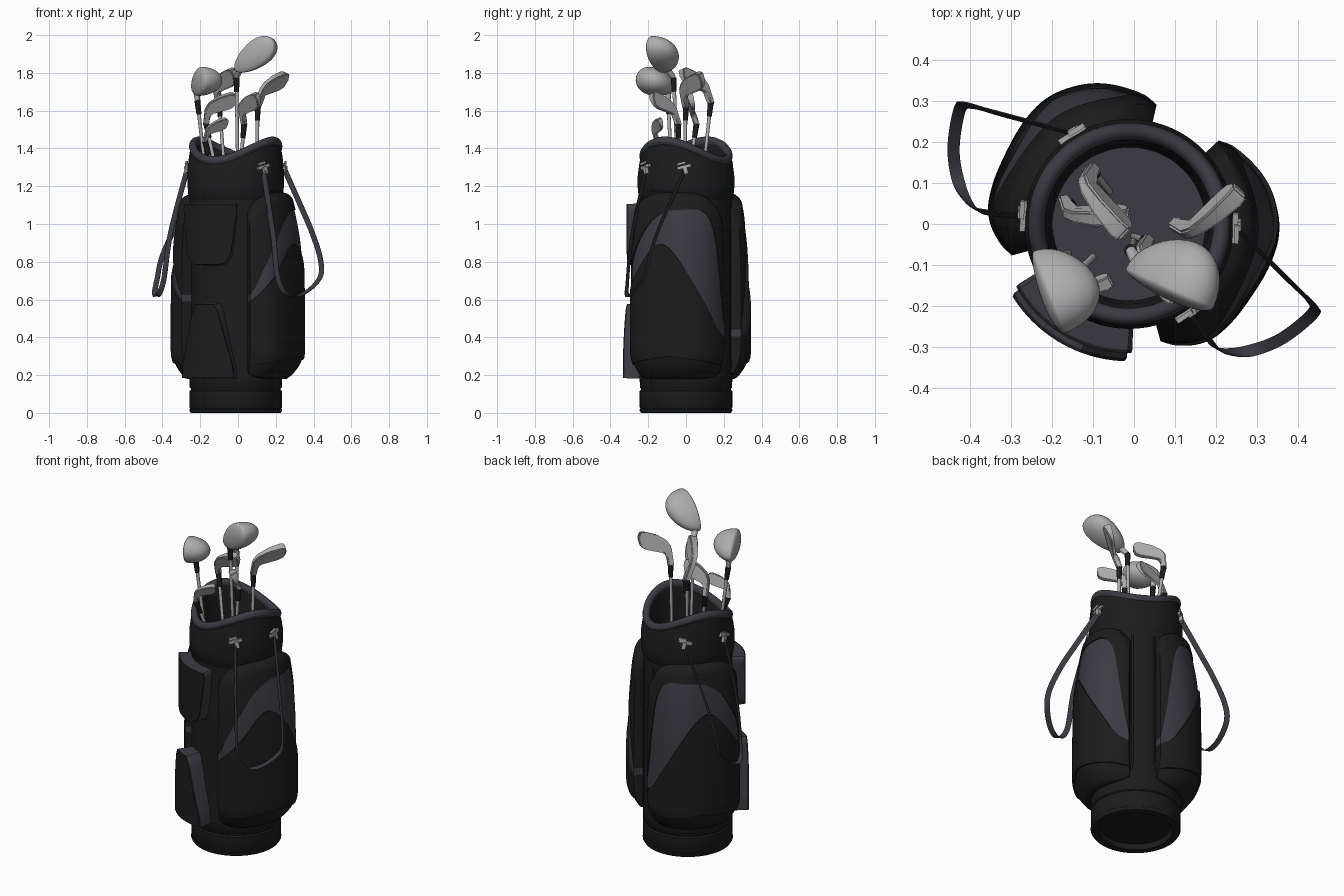
import bpy, bmesh, math
from mathutils import Vector, Matrix

if "Cube" in bpy.data.objects:
    bpy.data.objects.remove(bpy.data.objects["Cube"])

def mat(name, c):
    m = bpy.data.materials.new(name)
    m.diffuse_color = (*c, 1)
    m.use_nodes = True
    m.node_tree.nodes["Principled BSDF"].inputs["Base Color"].default_value = m.diffuse_color
    return m

BLACK = mat("black_fabric", (0.012, 0.012, 0.012))
GREY = mat("slate_fabric", (0.045, 0.043, 0.055))
SILVER = mat("silver_metal", (0.42, 0.42, 0.42))
BAG = Matrix.Translation((-0.012, 0, 0)) @ Matrix.Rotation(math.radians(-30), 4, 'Z')

def finish(name, bm, mats, matrix=Matrix(), angle=40):
    bmesh.ops.recalc_face_normals(bm, faces=bm.faces)
    me = bpy.data.meshes.new(name)
    bm.to_mesh(me)
    bm.free()
    for m in mats:
        me.materials.append(m)
    ob = bpy.data.objects.new(name, me)
    bpy.context.collection.objects.link(ob)
    ob.matrix_world = matrix
    bpy.ops.object.select_all(action='DESELECT')
    ob.select_set(True)
    bpy.context.view_layer.objects.active = ob
    bpy.ops.object.shade_smooth_by_angle(angle=math.radians(angle))
    return ob

def cyl(r, deg, z):
    a = math.radians(deg)
    return Vector((r * math.cos(a), r * math.sin(a), z))

def lerp_table(t, x):
    for (x0, y0), (x1, y1) in zip(t, t[1:]):
        if x <= x1:
            return y0 + (y1 - y0) * (max(x, x0) - x0) / (x1 - x0)
    return t[-1][1]

def soft_table(t, x, w=6):   # table with its corners rounded off
    return sum(lerp_table(t, x + w * k / 3) for k in range(-3, 4)) / 7

def skin(bm, rows, closed=False, mi=lambda i: 0):
    """Quads between successive rows of points."""
    vs = [[bm.verts.new(p) for p in row] for row in rows]
    n = len(vs[0])
    for i in range(len(vs) - 1):
        for j in range(n if closed else n - 1):
            k = (j + 1) % n
            f = bm.faces.new((vs[i][j], vs[i][k], vs[i + 1][k], vs[i + 1][j]))
            f.material_index = mi(i)
    return vs

N = 96
ANG = [360 * i / N for i in range(N)]

def rim_z(deg):   # wavy mouth: low at front and back
    return 1.385 + 0.052 * math.cos(math.radians(2 * deg))

# main tube with base
bm = bmesh.new()
prof = [(0.19, 0.03), (0.2, 0.0), (0.238, 0), (0.246, 0.012), (0.246, 0.018), (0.241, 0.022), (0.245, 0.028),
        (0.245, 0.115), (0.238, 0.122), (0.238, 0.128), (0.244, 0.135), (0.246, 0.2), (0.243, 0.6), (0.243, 1.13), (0.2, 1.14)]
rows = skin(bm, [[cyl(r, a, z) for a in ANG] for r, z in prof], True)
bm.faces.new(rows[0])
finish("bag_body", bm, [BLACK], BAG)

# collar with inner wall
bm = bmesh.new()
cp = [(0.24, 0), (0.25, 0.06), (0.256, 0.3), (0.256, 0.55), (0.248, 0.8), (0.238, 1), (0.21, 1), (0.195, 0.7), (0.185, 0)]
skin(bm, [[cyl(r, a, 1.125 + f * (rim_z(a) - 1.125)) for a in ANG] for r, f in cp], True)
finish("collar", bm, [BLACK], BAG)
# padded rim
bm = bmesh.new()
tube = [math.tau * k / 12 for k in range(13)]
skin(bm, [[cyl(0.226 + 0.021 * math.cos(t), a, rim_z(a) + 0.026 * math.sin(t)) for a in ANG] for t in tube], True)
finish("padded_rim", bm, [GREY], BAG)
# inner floor
bm = bmesh.new()
bmesh.ops.create_circle(bm, cap_ends=True, segments=48, radius=0.19)
bmesh.ops.translate(bm, verts=bm.verts, vec=(0, 0, 1.16))
finish("inner_floor", bm, [GREY], BAG)
# seam piping round the collar foot
bm = bmesh.new()
skin(bm, [[cyl(0.248 + 0.005 * math.cos(t), a, 1.175 + 0.005 * math.sin(t)) for a in ANG] for t in tube], True)
finish("collar_piping", bm, [BLACK], BAG)

# side pockets: bulging shell, slate upper panel, raised lower pouch
POUCH = [(-45, .58), (-25, .7), (-5, .86), (3, .9), (11, .895), (22, .83), (62, .42), (73, .4)]
PANEL = [(-45, .6), (-30, .8), (-10, 1.0), (8, 1.07), (45, 1.08), (57, 1.02), (64, .85), (68, .47), (73, .41)]
PLAN = [(-45, .292), (-27, .338), (0, .336), (27, .360), (46, .346), (71, .300), (73, .295)]
HIGH = [(.55, 1), (.75, .97), (.87, .89), (.95, .78), (1.1, .45), (1.17, .22)]

def side_r(a, z, zb, zt):
    low = math.sin(math.pi / 2 * min(1, (z - zb) / 0.14)) ** 0.8
    high = soft_table(HIGH, z, 0.05)
    tip = math.sqrt(max(0, 1 - (1 - min(1, max(0, zt - z) / 0.04)) ** 2))
    d = soft_table(PLAN, a) - 0.24
    edge = min(d, 0.055)
    return 0.24 + (edge * (0.45 + 0.55 * high) + (d - edge) * high) * (0.25 + 0.75 * low) * tip

for s, side in ((1, "right"), (-1, "left")):
    cols = []
    angs = [-45 + 118 * i / 60 for i in range(61)]
    for a in [angs[0]] + angs + [angs[-1]]:
        c = abs((a + 45) / 59 - 1)
        zb, zt = 0.18 + 0.03 * c ** 6, 1.17 - 0.1 * c ** 4
        zp, zg = soft_table(POUCH, a), min(soft_table(PANEL, a), zt - 0.03)
        zg = max(zg, zp + 0.002)
        zs = 0.3 - 0.05 * c
        segs = [(zb, zs, 8, 0.0), (zs, zp, 14, 0.010), (zp, zg, 8, 0.0), (zg, zt, 10, 0.006)]
        col = []
        for z0, z1, n, off in segs:
            for k in range(n + 1):
                z = z0 + (z1 - z0) * k / n
                edge = min(1, min(a + 45, 73 - a) / 5)
                r = side_r(a, z, zb, zt) + off * edge * min(1, (zt - z) / 0.04)
                col.append((r, a, z))
        cols.append(col)
    for c in (cols[0], cols[-1]):
        c[:] = [(0.232, a, z) for r, a, z in c]
    rows = []
    for i in range(len(cols[0])):
        row = [cyl(*c[i]) for c in cols]
        rows.append([Vector((p.x * s, p.y, p.z)) for p in row])
    inner = [Vector((p.x * 0.93, p.y * 0.93, p.z)) for p in rows[0]]
    bm = bmesh.new()
    skin(bm, [inner] + rows, mi=lambda i: 1 if 25 <= i <= 32 else 0)
    finish(side + "_side_pocket", bm, [BLACK, GREY], BAG, 50)

# front pockets: black face with slate walls
def front_pocket(name, table, r, splay, lip):
    z0, z1 = table[0][0], table[-1][0]
    n, m = 24, 20
    pts = [[(-90 + lerp_table(table, z) * (2 * j / m - 1), z) for j in range(m + 1)]
           for z in [z0 + (z1 - z0) * i / n for i in range(n + 1)]]
    bm = bmesh.new()
    skin(bm, [[cyl(r, a, z) for a, z in row] for row in pts])
    ring = pts[0] + [p[-1] for p in pts[1:-1]] + pts[-1][::-1] + [p[0] for p in pts[-2:0:-1]]
    zm = (z0 + z1) / 2
    def off(k, rad):
        return [cyl(rad, -90 + (a + 90) * (1 + splay * k), z + lip * k * (1 if z > zm else -1)) for a, z in ring]
    skin(bm, [off(0, r), off(0.3, r - 0.008), off(1, 0.235)], True, lambda i: i)
    bmesh.ops.remove_doubles(bm, verts=bm.verts, dist=1e-5)
    finish(name, bm, [BLACK, GREY], BAG, 35)

front_pocket("lower_front_pocket", [(.185, 28), (.25, 27), (.54, 13), (.575, 9)], 0.335, 0.12, 0.004)
front_pocket("upper_front_pocket", [(.785, 14), (.80, 20), (.84, 25), (.95, 28), (1.07, 31), (1.09, 31), (1.105, 29)], 0.315, 0.05, 0.004)

# back spine piping beside the flat back panel
for s, side in ((1, "right"), (-1, "left")):
    bm = bmesh.new()
    path = [(90 - s * (14 + 10 * max(0, (0.3 - z) / 0.1) ** 2), z) for z in [0.2 + 0.9 * i / 30 for i in range(31)]]
    skin(bm, [[cyl(0.243 + 0.006 * math.sin(t), a + 1.4 * math.cos(t), z) for t in tube] for a, z in path])
    finish(side + "_spine_piping", bm, [BLACK], BAG)

# carrying straps (hanging ribbons), mirrored, with metal clips
PATH = [(.25, -.01, 1.28), (.33, -.09, 1.1), (.39, -.15, .96), (.435, -.195, .82), (.435, -.22, .72),
        (.36, -.28, .64), (.28, -.31, .62), (.215, -.31, .70), (.185, -.285, .95), (.135, -.215, 1.28)]
LOCAL = [BAG.inverted() @ Vector(p) for p in PATH]

def catmull(p, n=8):
    q = [p[0]] + p + [p[-1]]
    out = []
    for i in range(1, len(q) - 2):
        a, b, c, d = q[i - 1:i + 3]
        for k in range(n):
            t = k / n
            out.append(0.5 * (2 * b + (c - a) * t + (2 * a - 5 * b + 4 * c - d) * t * t + (3 * b - a - 3 * c + d) * t ** 3))
    return out + [p[-1]]

for s, side in ((1, "right"), (-1, "left")):
    pts = [Vector((p.x * s, p.y, p.z)) for p in catmull(LOCAL)]
    rows = []
    for i, p in enumerate(pts):
        t = (pts[min(i + 1, len(pts) - 1)] - pts[max(i - 1, 0)]).normalized()
        w = Vector((s, 0, 0))
        w = (w - t * w.dot(t)).normalized() * 0.015
        h = t.cross(w).normalized() * 0.0015
        rows.append([p + w + h, p + w - h, p - w - h, p - w + h])
    bm = bmesh.new()
    skin(bm, rows, True)
    finish(side + "_strap", bm, [GREY], BAG)
    for k, end in enumerate((pts[0], pts[-1])):
        d = math.atan2(end.y, end.x)
        bm = bmesh.new()
        for size, pos in (((.014, .075, .016), (0, 0, .018)), ((.02, .022, .04), (.004, .008 * s, 0)), ((.012, .045, .012), (.004, -.015, .036))):
            bmesh.ops.create_cube(bm, size=1, matrix=Matrix.Translation(pos) @ Matrix.Rotation(0.25 * s, 4, 'X') @ Matrix.Diagonal((*size, 1)))
        finish(f"{side}_clip_{k}", bm, [SILVER], BAG @ Matrix.Translation(cyl(0.259, math.degrees(d), 1.285)) @ Matrix.Rotation(d, 4, 'Z'))

# golf clubs
def rod(name, a, b, r1, r2, m):
    a, b = Vector(a), Vector(b)
    bm = bmesh.new()
    bmesh.ops.create_cone(bm, cap_ends=True, segments=16, radius1=r1, radius2=r2, depth=(b - a).length)
    finish(name, bm, [m], Matrix.Translation((a + b) / 2) @ (b - a).to_track_quat('Z', 'Y').to_matrix().to_4x4())

def shaft(name, foot, top):
    foot, top = Vector(foot), Vector(top)
    rod(name + "_shaft", foot, top, 0.008, 0.01, SILVER)
    rod(name + "_ferrule", top - (top - foot).normalized() * 0.075, top, 0.013, 0.016, BLACK)

BLADE = [(-.016, -.085), (.013, -.085), (.018, -.035), (.03, -.018), (.12, .008), (.145, .025),
         (.155, .065), (.148, .095), (.125, .1), (.06, .078), (.01, .045), (-.01, .01)]

def iron(name, neck, toe, foot, k=1.0, tilt=0.35):
    neck = Vector(neck)
    yaw = math.atan2(toe[1] - neck.y, toe[0] - neck.x)
    m = Matrix.Translation(neck) @ Matrix.Rotation(yaw, 4, 'Z') @ Matrix.Rotation(tilt, 4, 'X') @ Matrix.Scale(k, 4)
    shaft(name, foot, m @ Vector((0, 0, -.075)))
    bm = bmesh.new()
    f = bm.faces.new([bm.verts.new((x, -0.014, z)) for x, z in BLADE])
    g = bmesh.ops.extrude_face_region(bm, geom=[f])
    bmesh.ops.translate(bm, verts=[v for v in g["geom"] if isinstance(v, bmesh.types.BMVert)], vec=(0, 0.028, 0))
    for v in bm.verts:   # wide sole, thin lower edge
        if v.co.x > 0.02:
            v.co.y *= 0.6 + 11 * max(0, v.co.z - 0.01)
    bmesh.ops.bevel(bm, geom=bm.edges[:], offset=0.005, segments=2, affect='EDGES')
    finish(name + "_head", bm, [SILVER], m, 50)

iron("iron_a", (.125, -.02, 1.70), (.25, .12), (.1, -.01, 1.16), 1.1)
iron("iron_b", (-.12, .11, 1.72), (.02, -.02), (-.06, .08, 1.16), 1.1)
iron("iron_c", (.015, -.06, 1.60), (.13, -.17), (.0, -.03, 1.16), 1.0)
iron("iron_d", (-.165, .03, 1.60), (.0, .05), (-.09, .0, 1.16), 1.0)
iron("putter", (-.165, -.17, 1.49), (-.07, -.12), (-.1, -.08, 1.16), 0.75)

def wood(name, centre, size, face_yaw, roll, foot, neck):
    shaft(name, foot, neck)
    bm = bmesh.new()
    bmesh.ops.create_uvsphere(bm, u_segments=40, v_segments=24, radius=1)
    for v in bm.verts:
        x, y, z = v.co
        taper = 1 + 0.2 * x          # heel end narrower
        v.co = (x * size[0], y * size[1] * (0.22 if y < 0 else 1) * taper, z * size[2] * taper)
    c = Vector(centre)
    m = Matrix.Translation(c) @ Matrix.Rotation(face_yaw, 4, 'Z') @ Matrix.Rotation(-roll, 4, 'Y')
    finish(name + "_head", bm, [SILVER], m)
    neck = Vector(neck)
    rod(name + "_hosel", neck, neck + (m @ Vector((-size[0] * 0.7, 0.01, 0)) - neck) * 1.05, 0.013, 0.02, SILVER)

wood("driver", (.085, -.155, 1.893), (.135, .125, .07), -0.42, 0.62, (0, -.04, 1.16), (-.008, -.065, 1.775))
wood("fairway_wood", (-.205, -.165, 1.75), (.11, .115, .072), -1.2, 0.3, (-.16, -.07, 1.16), (-.215, -.095, 1.655))
